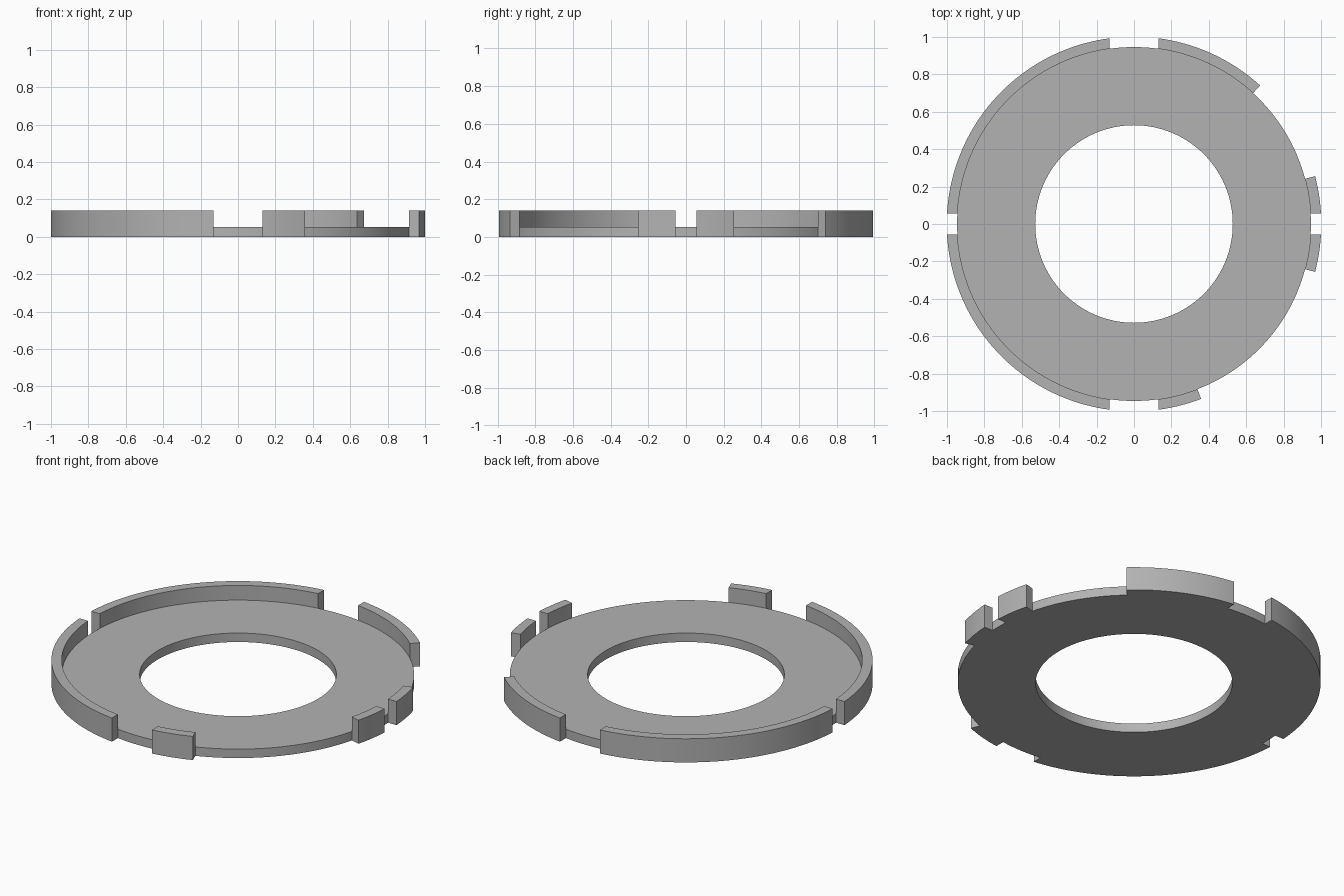
import bpy
import bmesh
from math import asin, ceil, cos, degrees, radians, sin

if "Cube" in bpy.data.objects:
    bpy.data.objects.remove(bpy.data.objects["Cube"], do_unlink=True)

BORE, DISC, RIM = 0.528, 0.946, 1.0015
FLOOR, TOP = 0.053, 0.14
SIDE, WIDE = 0.055, 0.131       # half widths of the straight notches
STEP = 2.0                      # degrees per facet

# Raised rim pieces: (angle, notch offset) at each end, counter-clockwise
ARCS = [
    ((0, SIDE), (14.8, 0)),
    ((47.7, 0), (90, -WIDE)),
    ((90, WIDE), (180, -SIDE)),
    ((180, SIDE), (270, -WIDE)),
    ((270, WIDE), (291, 0)),
    ((345.2, 0), (360, -SIDE)),
]


def end_angle(end, radius):
    """Angle of a rim end; notch ends stay parallel to the notch axis."""
    return radians(end[0]) + asin(end[1] / radius)


def point(radius, angle, z):
    return (radius * cos(angle), radius * sin(angle), z)


bm = bmesh.new()


def face(*points):
    bm.faces.new([bm.verts.new(p) for p in points])


def strip(r0, z0, r1, z1, a, b, c, d):
    """One facet between two profile points, angles a-b on the first and c-d on the second."""
    face(point(r0, a, z0), point(r0, b, z0), point(r1, d, z1), point(r1, c, z1))


def span(start, end, raised):
    """Angular section of the ring, with or without its rim."""
    i0, i1 = end_angle(start, DISC), end_angle(end, DISC)
    o0, o1 = end_angle(start, RIM), end_angle(end, RIM)
    n = max(1, ceil(degrees(i1 - i0) / STEP))
    for k in range(n):
        a, b = (i0 + (i1 - i0) * t / n for t in (k, k + 1))
        c, d = (o0 + (o1 - o0) * t / n for t in (k, k + 1))
        strip(BORE, 0, BORE, FLOOR, a, b, a, b)
        strip(BORE, FLOOR, DISC, FLOOR, a, b, a, b)
        strip(BORE, 0, DISC, 0, a, b, a, b)
        if raised:
            strip(DISC, FLOOR, DISC, TOP, a, b, a, b)
            strip(DISC, TOP, RIM, TOP, a, b, c, d)
            strip(RIM, TOP, RIM, 0, c, d, c, d)
            strip(DISC, 0, RIM, 0, a, b, c, d)
        else:
            strip(DISC, 0, DISC, FLOOR, a, b, a, b)
    if raised:
        for i, o in ((i0, o0), (i1, o1)):
            face(point(DISC, i, 0), point(DISC, i, FLOOR), point(DISC, i, TOP),
                 point(RIM, o, TOP), point(RIM, o, 0))


# Alternate rim pieces and gaps around the circle
for k, (start, end) in enumerate(ARCS):
    span(start, end, True)
    following = ARCS[(k + 1) % len(ARCS)][0]
    if k == len(ARCS) - 1:
        following = (following[0] + 360, following[1])
    span(end, following, False)

bmesh.ops.remove_doubles(bm, verts=bm.verts, dist=0.0001)
bmesh.ops.recalc_face_normals(bm, faces=bm.faces)
mesh = bpy.data.meshes.new("notched_ring")
bm.to_mesh(mesh)
bm.free()

ring = bpy.data.objects.new("notched_ring", mesh)
bpy.context.collection.objects.link(ring)

# Plain grey finish
grey = bpy.data.materials.new("plain_grey")
grey.use_nodes = True
colour = (0.45, 0.45, 0.45, 1)
grey.diffuse_color = colour
grey.node_tree.nodes["Principled BSDF"].inputs["Base Color"].default_value = colour
mesh.materials.append(grey)

bpy.context.view_layer.objects.active = ring
ring.select_set(True)
bpy.ops.object.shade_smooth_by_angle(angle=radians(30))
